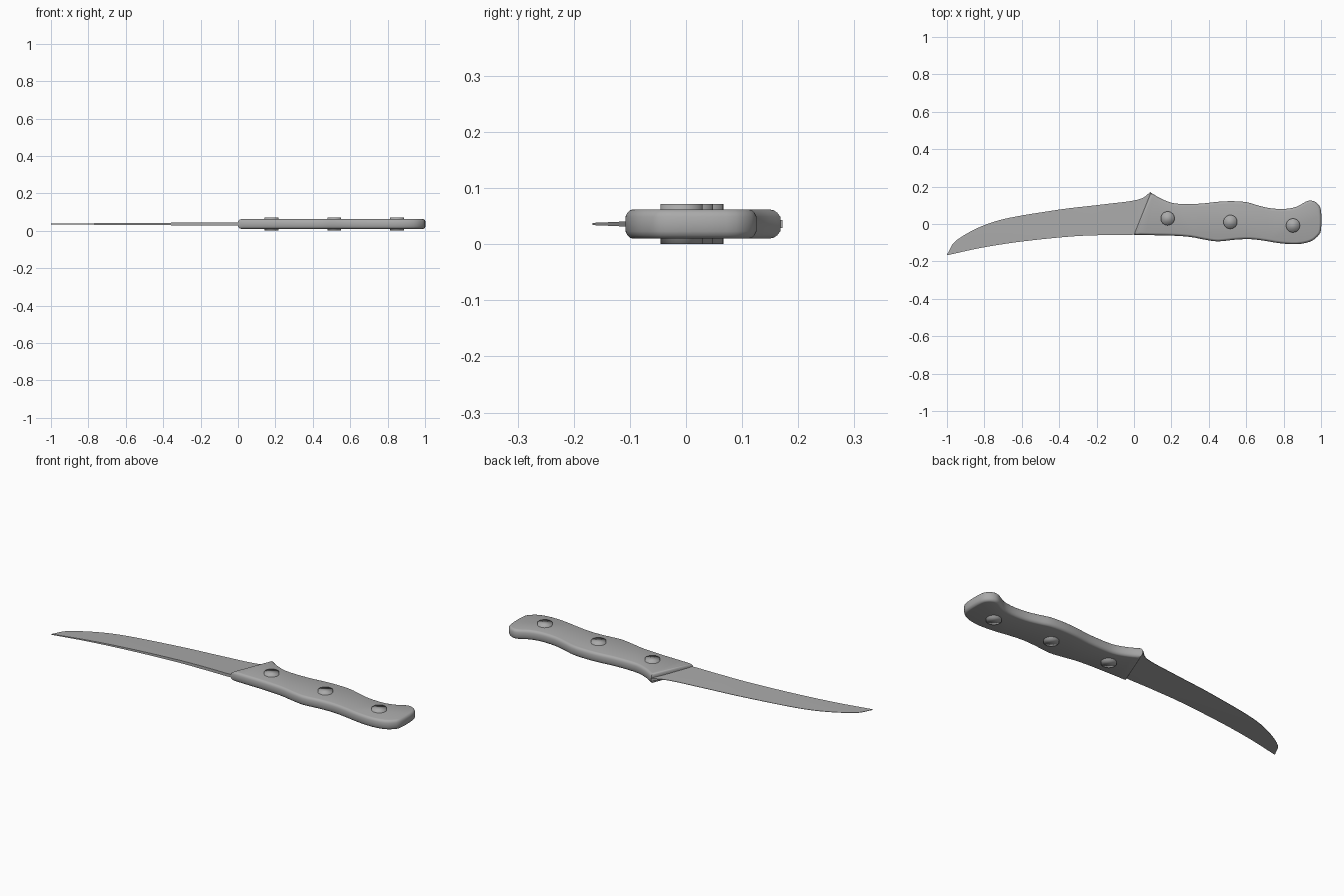
import bpy, bmesh, math
from mathutils import Vector

cube = bpy.data.objects.get("Cube")
if cube:
    bpy.data.objects.remove(cube, do_unlink=True)

MID = 0.036  # height of the knife's centre plane

grey = bpy.data.materials.new("plain_grey")
grey.use_nodes = True
COLOUR = (0.4, 0.4, 0.4, 1)
grey.diffuse_color = COLOUR
grey.node_tree.nodes["Principled BSDF"].inputs["Base Color"].default_value = COLOUR


def finish(bm, name, angle):
    bmesh.ops.recalc_face_normals(bm, faces=bm.faces)
    mesh = bpy.data.meshes.new(name)
    bm.to_mesh(mesh)
    bm.free()
    obj = bpy.data.objects.new(name, mesh)
    bpy.context.collection.objects.link(obj)
    mesh.materials.append(grey)
    bpy.ops.object.select_all(action="DESELECT")
    obj.select_set(True)
    bpy.context.view_layer.objects.active = obj
    bpy.ops.object.shade_smooth_by_angle(angle=math.radians(angle))
    return obj


def spline(points, steps):
    """Smooth open path through the points."""
    pts = [Vector(p) for p in points]
    pts = [2 * pts[0] - pts[1]] + pts + [2 * pts[-1] - pts[-2]]
    path = []
    for a, b, c, d in zip(pts, pts[1:], pts[2:], pts[3:]):
        for i in range(steps):
            t = i / steps
            path.append(0.5 * (2 * b + (c - a) * t + (2 * a - 5 * b + 4 * c - d) * t**2
                               + (3 * b - a - 3 * c + d) * t**3))
    return path + [pts[-2]]


def loft(rings, name, angle):
    bm = bmesh.new()
    loops = [[bm.verts.new(p) for p in ring] for ring in rings]
    n = len(loops[0])
    for lo, hi in zip(loops, loops[1:]):
        for i in range(n):
            j = (i + 1) % n
            bm.faces.new((lo[i], lo[j], hi[j], hi[i]))
    bm.faces.new(loops[0])
    bm.faces.new(loops[-1])
    return finish(bm, name, angle)


def inset(outline, amount):
    """Move a clockwise outline inward with mitred corners."""
    result = []
    n = len(outline)
    for i, p in enumerate(outline):
        a = (p - outline[i - 1]).normalized()
        b = (outline[(i + 1) % n] - p).normalized()
        na, nb = Vector((a.y, -a.x)), Vector((b.y, -b.x))
        result.append(p + (na + nb) * amount / max(1 + na.dot(nb), 0.4))
    return result


# Handle: wavy outline with a slanted front and rounded rims
outline = spline([
    (0.09, 0.168), (0.14, 0.138), (0.2, 0.114), (0.26, 0.107), (0.36, 0.109),
    (0.44, 0.118), (0.52, 0.122), (0.6, 0.117), (0.66, 0.1), (0.73, 0.084),
    (0.81, 0.081), (0.87, 0.093), (0.92, 0.12), (0.95, 0.125), (0.98, 0.11),
    (1.0, 0.072), (1.0, -0.03), (0.98, -0.068), (0.94, -0.095), (0.87, -0.108),
    (0.78, -0.103), (0.7, -0.09), (0.62, -0.081), (0.54, -0.084), (0.45, -0.093),
    (0.38, -0.084), (0.3, -0.069), (0.2, -0.062), (0.1, -0.06), (0.0, -0.058)], 3)
half = [(0.026, 0.013), (0.0245, 0.008), (0.02, 0.0035), (0.013, 0.0)]
layers = [(-h, r) for h, r in half] + [(h, r) for h, r in reversed(half)]
loft([[(p.x, p.y, MID + h) for p in inset(outline, r)] for h, r in layers],
     "handle", 40)

# Blade: thick spine on the inner curve, fine edge on the outer curve
spine = spline([(-0.998, -0.167), (-0.82, -0.128), (-0.61, -0.095), (-0.34, -0.067),
                (-0.15, -0.059), (0.0, -0.057), (0.06, -0.04)], 8)
edge = spline([(-1.0, -0.163), (-0.94, -0.08), (-0.74, 0.015), (-0.42, 0.074),
               (-0.18, 0.103), (0.02, 0.13), (0.09, 0.172)], 8)
sections = []
last = len(spine) - 1
for i, (s, e) in enumerate(zip(spine, edge)):
    t = i / last
    ts = 0.002 + 0.006 * min(1, t * 1.6)
    te = 0.001 + 0.006 * max(0, t - 0.85) / 0.15
    m = s.lerp(e, 0.5)
    tm = 0.6 * ts + 0.4 * te
    sections.append([(s.x, s.y, MID - ts), (m.x, m.y, MID - tm), (e.x, e.y, MID - te),
                     (e.x, e.y, MID + te), (m.x, m.y, MID + tm), (s.x, s.y, MID + ts)])
loft(sections, "blade", 40)

# Rivets: pins through the handle with softly shaded caps
for number, (x, y) in enumerate([(0.18, 0.03), (0.515, 0.011), (0.85, -0.008)], 1):
    bm = bmesh.new()
    bmesh.ops.create_cone(bm, cap_ends=True, segments=24, radius1=0.037,
                          radius2=0.037, depth=2 * MID)
    bmesh.ops.translate(bm, verts=bm.verts, vec=(x, y, MID))
    finish(bm, f"rivet_{number}", 180)
